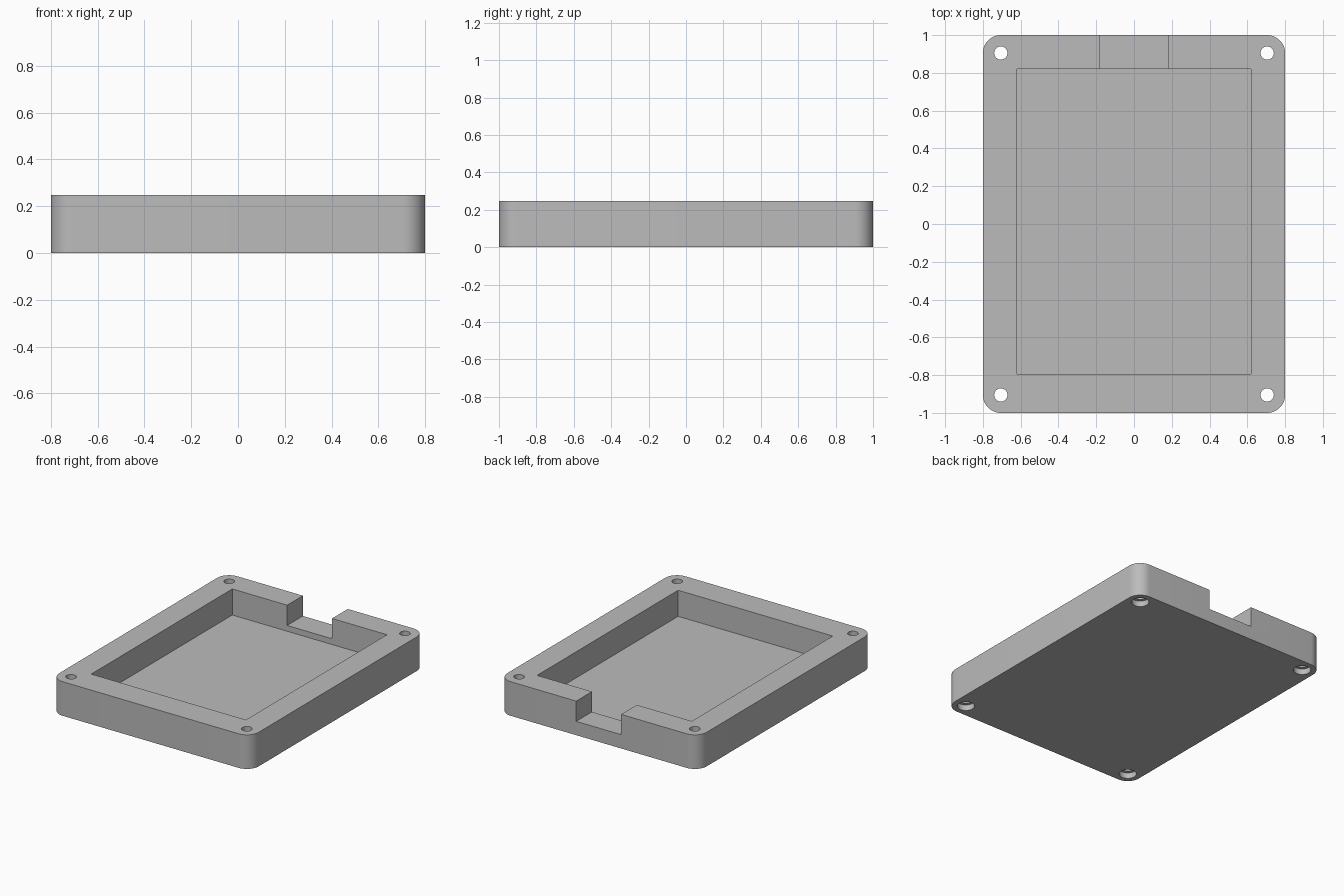
import bpy
import bmesh
import math
from mathutils import Matrix, Vector

WIDTH, LENGTH, HEIGHT = 1.6, 2.0, 0.247
CORNER = 0.095
FLOOR, NOTCH_FLOOR = 0.058, 0.10

cube = bpy.data.objects.get("Cube")
if cube:
    bpy.data.objects.remove(cube, do_unlink=True)

grey = bpy.data.materials.new("plain grey")
grey.use_nodes = True
colour = (0.5, 0.5, 0.5, 1)
grey.diffuse_color = colour
grey.node_tree.nodes["Principled BSDF"].inputs["Base Color"].default_value = colour


def add_object(name, bm):
    mesh = bpy.data.meshes.new(name)
    bm.to_mesh(mesh)
    bm.free()
    mesh.materials.append(grey)
    obj = bpy.data.objects.new(name, mesh)
    bpy.context.collection.objects.link(obj)
    return obj


def box(name, low, high, radius=0):
    """Box between two corners, with optional rounded upright edges."""
    low, high = Vector(low), Vector(high)
    bm = bmesh.new()
    place = Matrix.Translation((low + high) / 2) @ Matrix.Diagonal((*(high - low), 1))
    bmesh.ops.create_cube(bm, size=1, matrix=place)
    if radius:
        upright = [e for e in bm.edges
                   if abs(e.verts[0].co.z - e.verts[1].co.z) > 0.01]
        bmesh.ops.bevel(bm, geom=upright, offset=radius, segments=12,
                        profile=0.5, affect='EDGES')
    return add_object(name, bm)


def cylinder(name, x, y, radius, bottom, top):
    bm = bmesh.new()
    bmesh.ops.create_cone(bm, cap_ends=True, segments=40, radius1=radius,
                          radius2=radius, depth=top - bottom,
                          matrix=Matrix.Translation((x, y, (bottom + top) / 2)))
    return add_object(name, bm)


# Rounded block
tray = box("tray", (-WIDTH / 2, -LENGTH / 2, 0), (WIDTH / 2, LENGTH / 2, HEIGHT), CORNER)

# Recess and the cable notch in the back wall
cutters = [
    box("recess_cutter", (-0.62, -0.795, FLOOR), (0.62, 0.82, 0.4)),
    box("notch_cutter", (-0.18, 0.7, NOTCH_FLOOR), (0.18, 1.1, 0.5)),
]

# Corner screw holes with wider pockets underneath
for sx in (-1, 1):
    for sy in (-1, 1):
        x, y = sx * (WIDTH / 2 - CORNER), sy * (LENGTH / 2 - CORNER)
        cutters.append(cylinder("screw_hole_cutter", x, y, 0.035, -0.1, 0.4))
        cutters.append(cylinder("screw_head_cutter", x, y, 0.058, -0.1, 0.042))

# Cut everything out of the block
bpy.ops.object.select_all(action='DESELECT')
bpy.context.view_layer.objects.active = tray
tray.select_set(True)
for cutter in cutters:
    cutter.hide_render = True
    mod = tray.modifiers.new("cut", 'BOOLEAN')
    mod.operation = 'DIFFERENCE'
    mod.solver = 'EXACT'
    mod.object = cutter
    bpy.ops.object.modifier_apply(modifier=mod.name)
    bpy.data.objects.remove(cutter, do_unlink=True)

bpy.ops.object.shade_smooth_by_angle(angle=math.radians(30))
